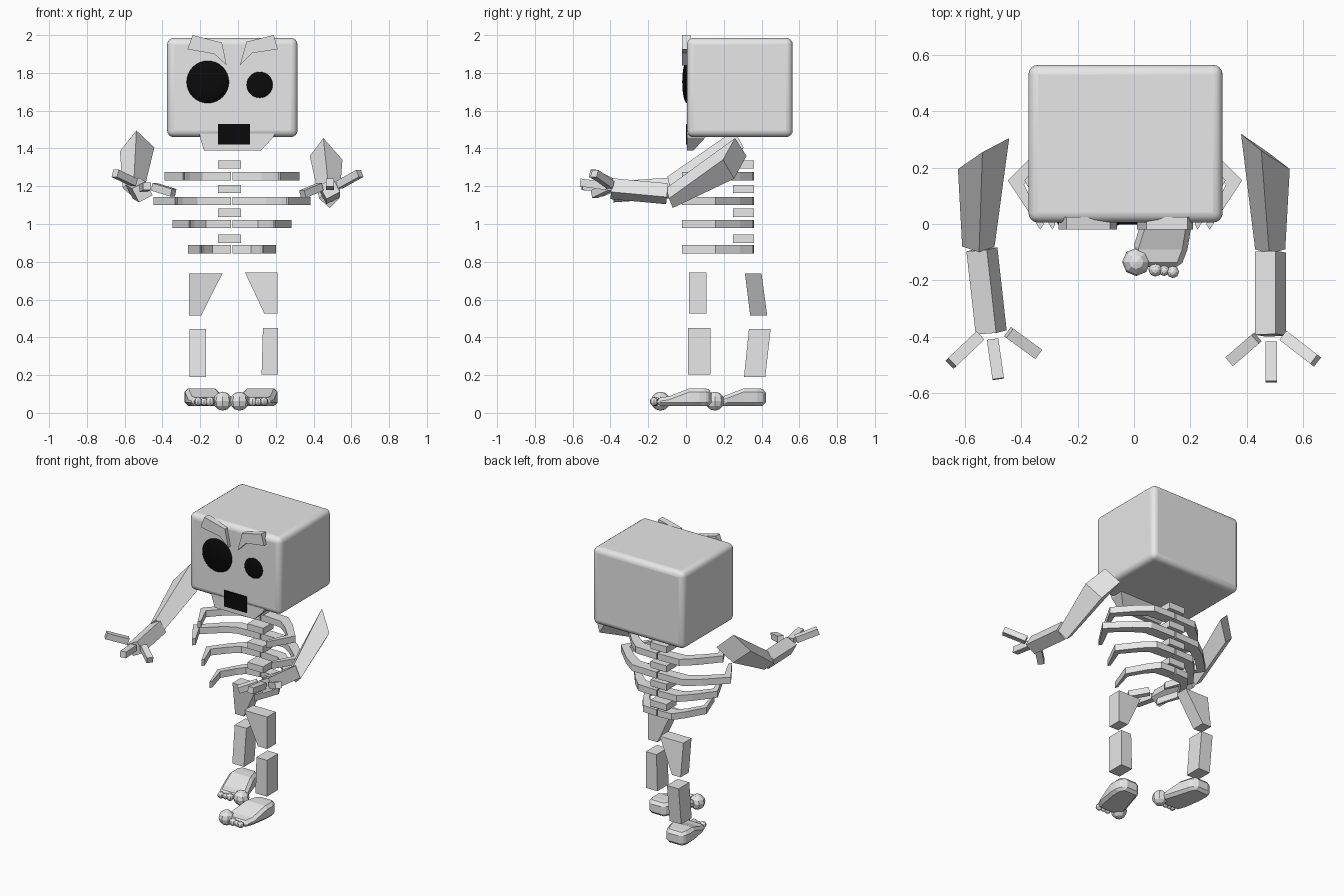
import bpy, bmesh, math
from mathutils import Vector, Matrix

if "Cube" in bpy.data.objects:
    bpy.data.objects.remove(bpy.data.objects["Cube"])


def material(name, rgb):
    m = bpy.data.materials.new(name)
    m.diffuse_color = (*rgb, 1)
    m.use_nodes = True
    m.node_tree.nodes["Principled BSDF"].inputs["Base Color"].default_value = m.diffuse_color
    return m


BONE = material("bone", (0.8, 0.8, 0.8))
BLACK = material("black", (0.003, 0.003, 0.003))


def finish(name, bm, mat=BONE, bevel=0, segments=1, smooth=False):
    bmesh.ops.recalc_face_normals(bm, faces=bm.faces)
    me = bpy.data.meshes.new(name)
    bm.to_mesh(me)
    bm.free()
    me.materials.append(mat)
    ob = bpy.data.objects.new(name, me)
    bpy.context.collection.objects.link(ob)
    if bevel:
        mod = ob.modifiers.new("bevel", 'BEVEL')
        mod.width, mod.segments = bevel, segments
        mod.limit_method = 'ANGLE'
    if smooth:
        bpy.ops.object.select_all(action='DESELECT')
        ob.select_set(True)
        bpy.context.view_layer.objects.active = ob
        bpy.ops.object.shade_smooth_by_angle(angle=math.radians(40))
    return ob


def loft(name, rings, mat=BONE, **kw):
    """Skin a closed solid through rings with equal point counts."""
    bm = bmesh.new()
    loops = [[bm.verts.new(p) for p in r] for r in rings]
    n = len(loops[0])
    for a, b in zip(loops, loops[1:]):
        for i in range(n):
            bm.faces.new((a[i], a[(i + 1) % n], b[(i + 1) % n], b[i]))
    bm.faces.new(loops[0])
    bm.faces.new(loops[-1])
    return finish(name, bm, mat, **kw)


def rect(x0, x1, y0, y1, z):
    return [(x0, y0, z), (x1, y0, z), (x1, y1, z), (x0, y1, z)]


def box(name, x0, x1, y0, y1, z0, z1, **kw):
    return loft(name, [rect(x0, x1, y0, y1, z0), rect(x0, x1, y0, y1, z1)], **kw)


def beam(name, a, b, r, roll=0):
    """Square bar from a to b; r is the corner radius."""
    a, b = Vector(a), Vector(b)
    d = (b - a).normalized()
    u = d.cross(Vector((0, 0, 1))).normalized()
    v = u.cross(d)
    off = [(u * math.cos(t) + v * math.sin(t)) * r
           for t in (roll + k * math.pi / 2 for k in range(4))]
    loft(name, [[a + o for o in off], [b + o for o in off]])


def ball(name, c, r, seg, rings, mat=BONE, smooth=False):
    bm = bmesh.new()
    bmesh.ops.create_uvsphere(bm, u_segments=seg, v_segments=rings, radius=1,
                              matrix=Matrix.LocRotScale(Vector(c), None, Vector(r)))
    finish(name, bm, mat, smooth=smooth)


# Head and jaw
box("head", -0.375, 0.315, 0.005, 0.565, 1.46, 1.985, bevel=0.035, segments=4, smooth=True)
loft("jaw", [rect(-0.205, 0.195, 0.005, 0.12, 1.48),
             rect(-0.20, 0.185, 0.005, 0.10, 1.455),
             rect(-0.18, 0.12, 0.005, 0.04, 1.39)])

# Eyes and mouth
ball("left_eye", (-0.16, 0.005, 1.752), (0.112, 0.025, 0.112), 32, 16, BLACK, True)
ball("right_eye", (0.115, 0.005, 1.737), (0.069, 0.010, 0.069), 32, 16, BLACK, True)
box("mouth", -0.105, 0.063, -0.001, 0.006, 1.42, 1.53, mat=BLACK)

# Angry brows
brows = {
    "left_brow": [(-0.24, 2.0), (-0.085, 1.96), (-0.06, 1.84), (-0.125, 1.90), (-0.268, 1.925)],
    "right_brow": [(0.19, 2.0), (0.045, 1.965), (0.01, 1.84), (0.075, 1.905), (0.21, 1.925)],
}
for name, pts in brows.items():
    loft(name, [[(x, y, z) for x, z in pts] for y in (-0.02, 0.025)])

# Spine and ribs
CX = -0.032
for i, z in enumerate((1.315, 1.185, 1.06, 0.922)):
    box(f"vertebra_{i}", -0.105, 0.015, 0.25, 0.36, z - 0.022, z + 0.022)
outer = [(0, 0.36), (0.45, 0.355), (0.68, 0.285), (1, 0.155), (0.72, -0.02)]
inner = [(0, 0.29), (0.43, 0.28), (0.62, 0.23), (0.86, 0.14), (0.69, 0.0)]
for i, (z, w) in enumerate(((1.252, 0.353), (1.122, 0.412), (1.0, 0.312), (0.866, 0.228))):
    for side, s in (("left", -1), ("right", 1)):
        rings = []
        for (ox, oy), (ix, iy) in zip(outer, inner):
            xo, xi = CX + s * (0.004 + ox * w), CX + s * (0.004 + ix * w)
            rings.append([(xo, oy, z - 0.022), (xo, oy, z + 0.022),
                          (xi, iy, z + 0.022), (xi, iy, z - 0.022)])
        loft(f"{side}_rib_{i}", rings)

# Upper arms: diamond section tapering from shoulder to elbow
loft("left_upper_arm", [
    [(-0.538, 0.255, 1.495), (-0.443, 0.305, 1.405), (-0.53, 0.25, 1.30), (-0.625, 0.195, 1.385)],
    [(-0.55, -0.10, 1.25), (-0.495, -0.08, 1.19), (-0.55, -0.06, 1.14), (-0.61, -0.08, 1.19)]])
loft("right_upper_arm", [
    [(0.452, 0.26, 1.455), (0.38, 0.32, 1.36), (0.475, 0.255, 1.24), (0.553, 0.195, 1.34)],
    [(0.48, -0.105, 1.19), (0.43, -0.09, 1.135), (0.485, -0.07, 1.085), (0.537, -0.09, 1.135)]])

# Forearms
beam("left_forearm", (-0.54, -0.09, 1.19), (-0.507, -0.385, 1.17), 0.058, 0.3)
beam("right_forearm", (0.485, -0.10, 1.16), (0.485, -0.395, 1.187), 0.058, 0.3)

# Fingers
fingers = {
    "left": [((-0.55, -0.40, 1.22), (-0.65, -0.495, 1.268)),
             ((-0.502, -0.41, 1.19), (-0.482, -0.55, 1.20)),
             ((-0.445, -0.385, 1.197), (-0.342, -0.46, 1.165))],
    "right": [((0.435, -0.405, 1.197), (0.342, -0.485, 1.158)),
              ((0.487, -0.42, 1.20), (0.487, -0.56, 1.22)),
              ((0.535, -0.40, 1.207), (0.645, -0.485, 1.268))],
}
for side, bones in fingers.items():
    for i, (a, b) in enumerate(bones):
        beam(f"{side}_finger_{i}", a, b, 0.029, math.pi / 4)

# Legs
loft("left_thigh", [rect(-0.26, -0.195, 0.34, 0.43, 0.515), rect(-0.26, -0.083, 0.312, 0.40, 0.737)])
loft("right_thigh", [rect(0.14, 0.21, 0.015, 0.108, 0.525), rect(0.037, 0.21, 0.015, 0.108, 0.743)])
loft("left_shin", [rect(-0.258, -0.17, 0.307, 0.42, 0.19), rect(-0.258, -0.17, 0.333, 0.448, 0.443)])
loft("right_shin", [rect(0.125, 0.212, 0.01, 0.13, 0.203), rect(0.132, 0.212, 0.01, 0.13, 0.45)])

# Feet: stations of (y, inner x, outer x, top z); the left foot mirrors the right, set back
stations = [(0.135, 0.075, 0.185, 0.125), (0.09, 0.05, 0.21, 0.13), (0.02, 0.03, 0.208, 0.13),
            (-0.09, -0.005, 0.19, 0.088), (-0.155, 0.04, 0.165, 0.078)]
toes = [(0.008, -0.135, 0.062, 0.05), (0.076, -0.162, 0.06, 0.025),
        (0.107, -0.165, 0.058, 0.02), (0.138, -0.17, 0.06, 0.022)]
for side, s, x0, y0 in (("right", 1, 0, 0), ("left", -1, -0.073, 0.288)):
    loft(f"{side}_foot", [[(x0 + s * x, y + y0, z) for x, z in
                           ((a, 0.037), (b, 0.037), (b, t), (a, t))]
                          for y, a, b, t in stations], bevel=0.018)
    for i, (x, y, z, r) in enumerate(toes):
        ball(f"{side}_toe_{i}", (x0 + s * x, y + y0, z), (r, r, r), 8, 6)
